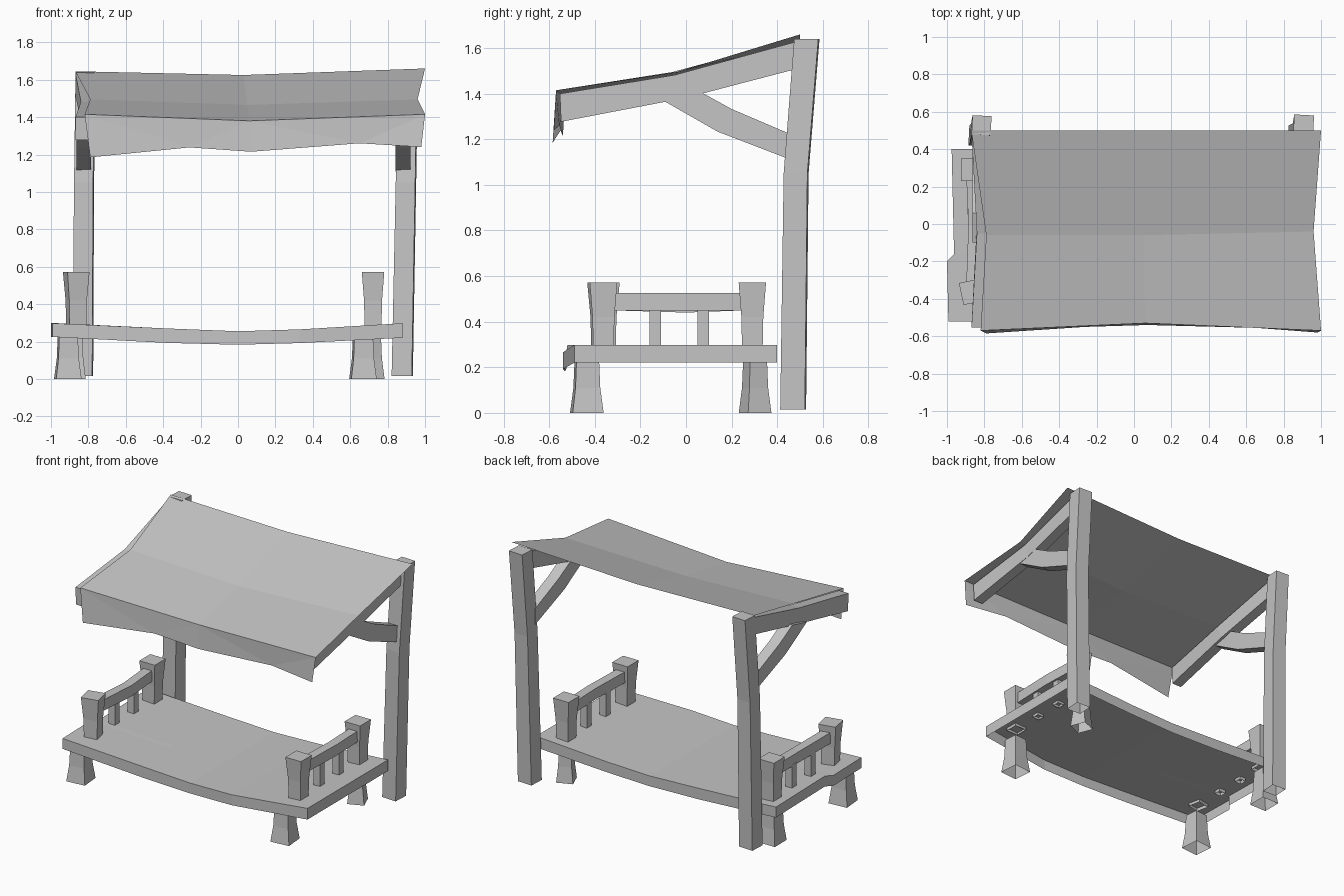
import bpy
import bmesh
from math import cos, sin, radians

if "Cube" in bpy.data.objects:
    bpy.data.objects.remove(bpy.data.objects["Cube"], do_unlink=True)

grey = bpy.data.materials.new("plain_grey")
grey.use_nodes = True
grey.diffuse_color = (0.56, 0.56, 0.56, 1)
grey.node_tree.nodes["Principled BSDF"].inputs["Base Color"].default_value = (0.56, 0.56, 0.56, 1)


def finish(name, bm):
    mesh = bpy.data.meshes.new(name)
    bm.to_mesh(mesh)
    bm.free()
    mesh.materials.append(grey)
    obj = bpy.data.objects.new(name, mesh)
    bpy.context.collection.objects.link(obj)
    return obj


def loft(name, rings, open_below=False):
    """Skin a row of equal rings and cap the ends; optionally leave the underside open."""
    bm = bmesh.new()
    rows = [[bm.verts.new(p) for p in ring] for ring in rings]
    n = len(rows[0])
    for a, b in zip(rows, rows[1:]):
        for i in range(n):
            j = (i + 1) % n
            bm.faces.new((a[i], a[j], b[j], b[i]))
    bm.faces.new(rows[-1])
    bm.faces.new(rows[0])
    bmesh.ops.recalc_face_normals(bm, faces=bm.faces)
    if open_below:
        bm.normal_update()
        under = [f for f in bm.faces if f.normal.z < -0.7]
        bmesh.ops.delete(bm, geom=under, context="FACES")
    return finish(name, bm)


def upright(name, sections, turn=0):
    """Square timber; each section is (x, y, z, half width)."""
    c, s = cos(radians(turn)), sin(radians(turn))
    rings = [[(x + h * (u * c - v * s), y + h * (u * s + v * c), z)
              for u, v in ((-1, -1), (1, -1), (1, 1), (-1, 1))]
             for x, y, z, h in sections]
    return loft(name, rings, open_below=True)


def strut(name, xs, lower, upper, half):
    """Timber running along y between a lower and an upper line."""
    rings = [[(x - half, *lo), (x + half, *lo), (x + half, *up), (x - half, *up)]
             for x, lo, up in zip(xs, lower, upper)]
    return loft(name, rings)


# Sagging hollow counter top: x, front y, back y, bottom z, top z
board = [(-0.98, -0.52, 0.40, 0.225, 0.298), (-0.38, -0.525, 0.40, 0.193, 0.27),
         (0.0, -0.53, 0.40, 0.183, 0.255), (0.33, -0.54, 0.40, 0.192, 0.265),
         (0.88, -0.49, 0.40, 0.22, 0.298)]
rings = []
for k, (x, front, back, low, high) in enumerate(board):
    # the left end has a small broken step
    step = (-0.012, -0.02, 0.018, 0.005) if k == 0 else (0, 0, 0, 0)
    line = list(zip(step, (front, -0.20, -0.16, back)))
    rings.append([(x + d, y, low) for d, y in line] +
                 [(x + d, y, high) for d, y in reversed(line)])
loft("counter_top", rings, open_below=True)

# Legs
for name, x, y, h, turn in (("front_right", -0.91, -0.435, 0.068, 5),
                            ("back_right", -0.88, 0.305, 0.066, 0),
                            ("front_left", 0.668, -0.435, 0.068, 5),
                            ("back_left", 0.712, 0.303, 0.055, 22)):
    upright(name + "_leg", [(x, y, 0, h), (x, y, 0.11, h * 0.8), (x, y, 0.25, h * 0.72)], turn)

# End railings
for side, x, turn, bow, sag in (("right", -0.865, 12, 0.012, 0.01), ("left", 0.722, 0, 0.01, 0)):
    for name, y, t in (("front", -0.362, turn), ("back", 0.291, 0)):
        upright(f"{side}_{name}_rail_post",
                [(x, y, 0.27, 0.045), (x, y, 0.42, 0.048), (x, y, 0.572, 0.06)], t)
    strut(side + "_rail", (x, x + bow, x),
          ((-0.33, 0.45), (0, 0.45 - sag), (0.26, 0.45)),
          ((-0.33, 0.526), (0, 0.526 - sag), (0.26, 0.526)), 0.032)
    for name, y in (("front", -0.135), ("back", 0.075)):
        upright(f"{side}_{name}_baluster", [(x, y, 0.27, 0.025), (x, y, 0.455, 0.025)])

# Tall bent posts
upright("right_tall_post", [(-0.83, 0.47, 0.015, 0.053), (-0.823, 0.483, 1.05, 0.051),
                            (-0.815, 0.528, 1.64, 0.051)], -3)
upright("left_tall_post", [(0.878, 0.47, 0.015, 0.054), (0.898, 0.483, 1.05, 0.052),
                           (0.907, 0.53, 1.64, 0.053)], -3)

# Roof beams and curved braces
for side, xs, bx in (("right", (-0.832, -0.803, -0.832), -0.825), ("left", (0.9, 0.885, 0.895), 0.882)):
    strut(side + "_roof_beam", xs,
          ((-0.548, 1.277), (0.0, 1.382), (0.49, 1.51)),
          ((-0.553, 1.40), (-0.05, 1.482), (0.49, 1.63)), 0.037)
    strut(side + "_brace", (bx, bx, bx),
          ((0.46, 1.11), (0.14, 1.233), (-0.10, 1.37)),
          ((0.46, 1.222), (0.20, 1.333), (0.06, 1.41)), 0.039)

# Thin cloth canopy with a hanging front flap
cloth = [
    [(-0.87, 0.50, 1.645), (0.03, 0.50, 1.625), (1.0, 0.50, 1.66)],
    [(-0.79, -0.06, 1.495), (0.05, -0.06, 1.465), (0.96, -0.04, 1.495)],
    [(-0.82, -0.57, 1.415), (0.06, -0.53, 1.38), (1.0, -0.57, 1.415)],
]
bm = bmesh.new()
rows = [[bm.verts.new(p) for p in row] for row in cloth]
for a, b in zip(rows, rows[1:]):
    for i in range(2):
        bm.faces.new((a[i], b[i], b[i + 1], a[i + 1]))
hem = [bm.verts.new(p) for p in ((-0.79, -0.585, 1.185), (-0.26, -0.55, 1.238), (0.07, -0.54, 1.215),
                                 (0.65, -0.555, 1.26), (0.98, -0.58, 1.24))]
l, m, r = rows[2]
for tri in ((l, hem[0], hem[1]), (l, hem[1], m), (m, hem[1], hem[2]),
            (m, hem[2], hem[3]), (m, hem[3], r), (r, hem[3], hem[4])):
    bm.faces.new(tri)
finish("canopy_cloth", bm)
